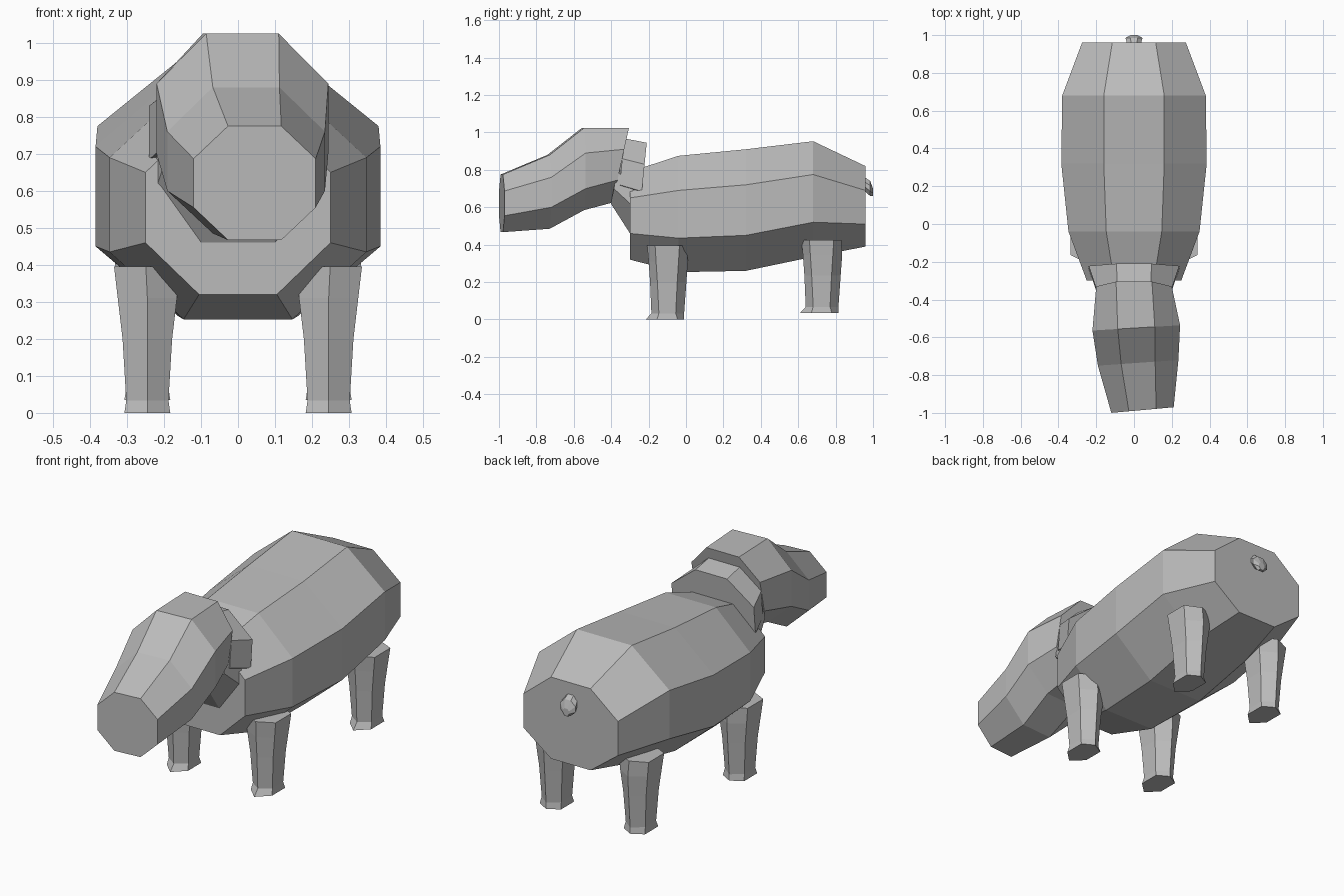
import bpy
import bmesh

cube = bpy.data.objects.get("Cube")
if cube:
    bpy.data.objects.remove(cube, do_unlink=True)

GREY = (0.5, 0.5, 0.5, 1.0)
grey = bpy.data.materials.new("plain_grey")
grey.use_nodes = True
grey.diffuse_color = GREY
grey.node_tree.nodes["Principled BSDF"].inputs["Base Color"].default_value = GREY


def loft(name, rings):
    """Skin a closed, capped, flat shaded tube over equal-sized rings."""
    bm = bmesh.new()
    loops = [[bm.verts.new(p) for p in ring] for ring in rings]
    n = len(loops[0])
    for a, b in zip(loops, loops[1:]):
        for i in range(n):
            j = (i + 1) % n
            bm.faces.new((a[i], a[j], b[j], b[i]))
    bm.faces.new(loops[0])
    bm.faces.new(loops[-1])
    bmesh.ops.recalc_face_normals(bm, faces=bm.faces)
    mesh = bpy.data.meshes.new(name)
    bm.to_mesh(mesh)
    bm.free()
    mesh.materials.append(grey)
    obj = bpy.data.objects.new(name, mesh)
    bpy.context.collection.objects.link(obj)
    return obj


def octagon(y, half, flat, top, high, low, bottom, cx=0.0, lean=0.0, yaw=0.0):
    """Eight-sided upright section; lean and yaw tilt its plane."""
    outline = [(flat, top), (half, high), (half, low), (flat, bottom)]
    outline += [(-x, z) for x, z in reversed(outline)]
    return [(cx + x, y + lean * (z - top) + yaw * x, z) for x, z in outline]


def hexagon(x, y, z, half, side, front, back):
    """Six-sided level section with a corner at the front and the back."""
    return [(x, y - front, z), (x + half, y - side, z), (x + half, y + side, z),
            (x, y + back, z), (x - half, y + side, z), (x - half, y - side, z)]


# Barrel-shaped body
loft("body", [
    octagon(-0.30, 0.25, 0.105, 0.79, 0.65, 0.46, 0.32),
    octagon(-0.04, 0.347, 0.147, 0.875, 0.69, 0.435, 0.253),
    octagon(0.32, 0.385, 0.16, 0.91, 0.72, 0.45, 0.26),
    octagon(0.68, 0.38, 0.16, 0.953, 0.775, 0.52, 0.335),
    octagon(0.96, 0.275, 0.115, 0.82, 0.69, 0.51, 0.39),
])

# Head, turned slightly to one side
loft("head", [
    octagon(-0.985, 0.165, 0.072, 0.775, 0.687, 0.555, 0.467, cx=0.045, yaw=0.09),
    octagon(-0.735, 0.213, 0.09, 0.88, 0.76, 0.60, 0.485, cx=0.022, yaw=0.07),
    octagon(-0.55, 0.232, 0.098, 1.025, 0.89, 0.70, 0.585, cx=0.012, yaw=0.06),
    octagon(-0.305, 0.20, 0.095, 1.025, 0.91, 0.745, 0.625, lean=0.22),
])

# Collar ridge behind the head, and the throat below it
loft("neck_collar", [
    octagon(-0.33, 0.20, 0.09, 0.968, 0.86, 0.72, 0.64, lean=0.1),
    octagon(-0.21, 0.24, 0.092, 0.945, 0.83, 0.685, 0.60, lean=0.1),
])
loft("throat", [
    octagon(-0.35, 0.19, 0.09, 0.88, 0.79, 0.70, 0.62, lean=0.2),
    octagon(-0.28, 0.22, 0.10, 0.78, 0.71, 0.61, 0.455, lean=0.05),
])

# Legs: foot edge, ankle, knee, thigh, hip
for side, sx in (("left", 1), ("right", -1)):
    for place, y, base, height in (("front", -0.10, 0.0, 0.395),
                                   ("back", 0.725, 0.035, 0.39)):
        x = 0.245 * sx
        loft(f"{side}_{place}_leg", [
            hexagon(x, y, base, 0.062, 0.055, 0.115, 0.09),
            hexagon(x, y, base + 0.033, 0.057, 0.045, 0.085, 0.09),
            hexagon(x, y, base + 0.2, 0.067, 0.053, 0.092, 0.102),
            hexagon(x, y, base + 0.31, 0.08, 0.06, 0.1, 0.11),
            hexagon(x + 0.004 * sx, y, base + height, 0.086, 0.065, 0.108, 0.105),
        ])

# Stubby tail
loft("tail", [
    octagon(0.95, 0.035, 0.016, 0.765, 0.74, 0.715, 0.69),
    octagon(0.985, 0.045, 0.018, 0.74, 0.715, 0.685, 0.66),
    octagon(1.0, 0.018, 0.008, 0.70, 0.69, 0.675, 0.66),
])
